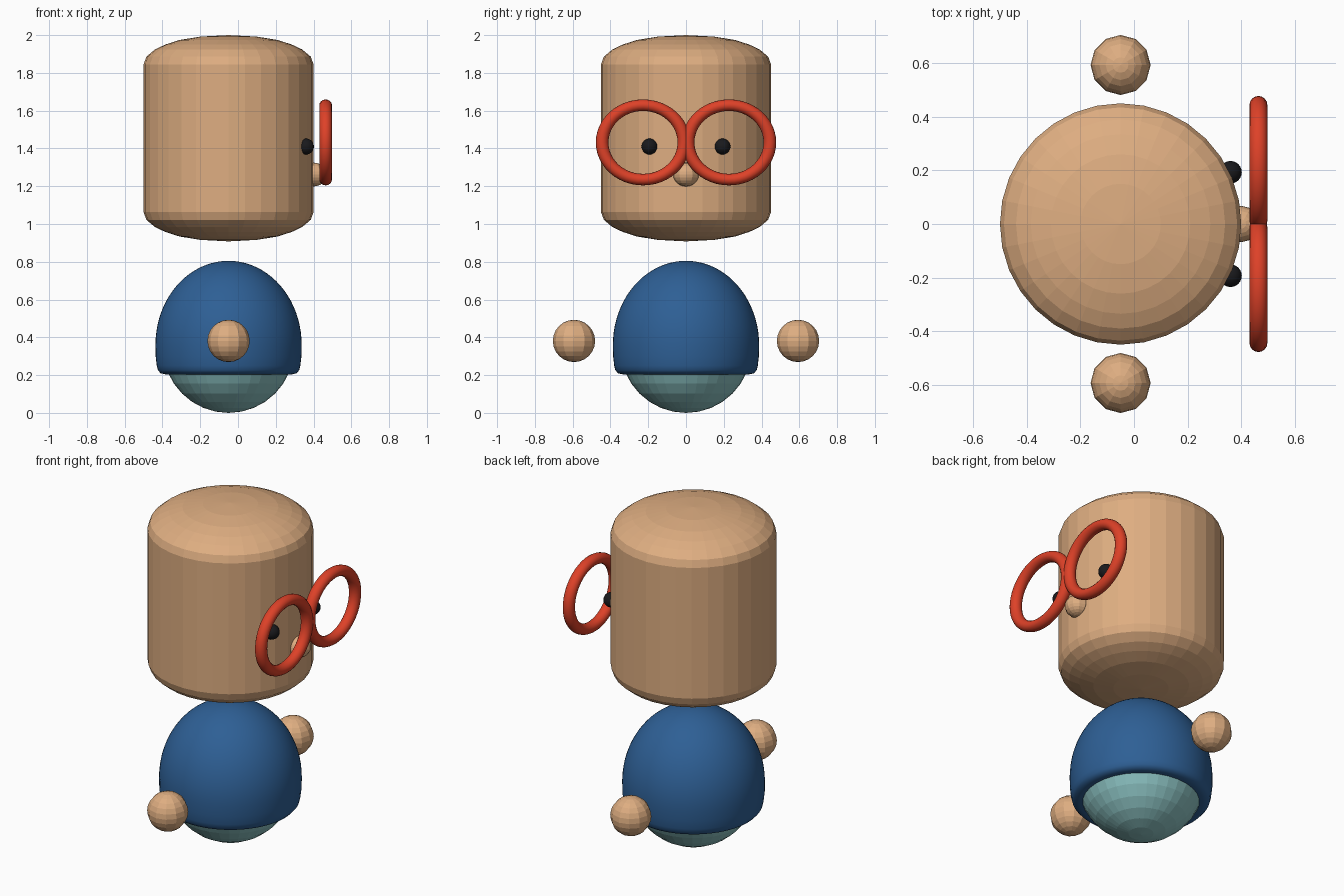
import bpy, bmesh, math

if "Cube" in bpy.data.objects:
    bpy.data.objects.remove(bpy.data.objects["Cube"])

CX = -0.05  # body axis; the face looks toward +x


def material(name, rgb):
    m = bpy.data.materials.new(name)
    m.diffuse_color = (*rgb, 1)
    m.use_nodes = True
    m.node_tree.nodes["Principled BSDF"].inputs["Base Color"].default_value = m.diffuse_color
    return m


SKIN = material("skin", (0.73, 0.42, 0.22))
RED = material("red", (0.73, 0.053, 0.021))
BLUE = material("blue", (0.027, 0.115, 0.30))
TEAL = material("teal", (0.26, 0.54, 0.54))
BLACK = material("black", (0.01, 0.01, 0.012))


def finish(name, mat, smooth):
    ob = bpy.context.object
    ob.name = name
    ob.data.materials.append(mat)
    if smooth:
        bpy.ops.object.shade_smooth_by_angle(angle=math.radians(40))
    return ob


def ball(name, loc, size, mat, seg, rings, smooth=False):
    bpy.ops.mesh.primitive_uv_sphere_add(segments=seg, ring_count=rings, radius=1, location=loc)
    bpy.context.object.scale = size
    return finish(name, mat, smooth)


def lathe(name, profile, mat, steps, smooth=False):
    """Revolve an (r, z) profile around the body axis."""
    bm = bmesh.new()
    vs = [bm.verts.new((r, 0, z)) for r, z in profile]
    es = [bm.edges.new(p) for p in zip(vs, vs[1:])]
    bmesh.ops.spin(bm, geom=vs + es, axis=(0, 0, 1), cent=(0, 0, 0),
                   angle=math.tau, steps=steps, use_duplicate=False)
    bmesh.ops.remove_doubles(bm, verts=bm.verts, dist=1e-4)
    bmesh.ops.recalc_face_normals(bm, faces=bm.faces)
    me = bpy.data.meshes.new(name)
    bm.to_mesh(me)
    bm.free()
    ob = bpy.data.objects.new(name, me)
    bpy.context.collection.objects.link(ob)
    ob.location.x = CX
    bpy.ops.object.select_all(action='DESELECT')
    ob.select_set(True)
    bpy.context.view_layer.objects.active = ob
    return finish(name, mat, smooth)


# Head: faceted drum with the same rounded cap on both ends
MID = 1.454
cap = [(0, 0.546), (0.15, 0.538), (0.26, 0.520), (0.335, 0.496),
       (0.39, 0.470), (0.435, 0.432), (0.45, 0.391)]
head = [(r, MID + h) for r, h in cap] + [(r, MID - h) for r, h in reversed(cap)]
lathe("head", head, SKIN, 32)

# Shirt: smooth dome with a rounded hem turning under
dome = [(0.387 * math.sin(a), 0.36 + 0.445 * math.cos(a))
        for a in (math.pi / 2 * i / 20 for i in range(21))]
dome[0] = (0, 0.805)
hem = [(0.386, 0.30), (0.380, 0.25), (0.374, 0.226), (0.360, 0.210), (0.335, 0.204), (0.30, 0.207)]
lathe("shirt", dome + hem, BLUE, 64, smooth=True)

# Lower body: faceted sphere showing below the shirt
ball("lower_body", (CX, 0, 0.348), (0.348,) * 3, TEAL, 32, 16)

# Nose
ball("nose", (0.40, 0, 1.262), (0.07, 0.068, 0.063), SKIN, 12, 12)

# Paired parts
for side, s in (("right", -1), ("left", 1)):
    ball(side + "_hand", (CX, s * 0.593, 0.381), (0.112,) * 3, SKIN, 12, 12)
    ball(side + "_eye", (0.36, s * 0.193, 1.41), (0.042,) * 3, BLACK, 24, 16, True)
    # Glasses rim: slightly flattened ring facing +x
    bpy.ops.mesh.primitive_torus_add(major_segments=48, minor_segments=16,
                                     major_radius=0.2165, minor_radius=0.0335,
                                     location=(0.464, s * 0.2275, 1.432),
                                     rotation=(0, math.pi / 2, 0))
    bpy.context.object.scale.x = 0.91
    finish(side + "_glasses_rim", RED, True)
